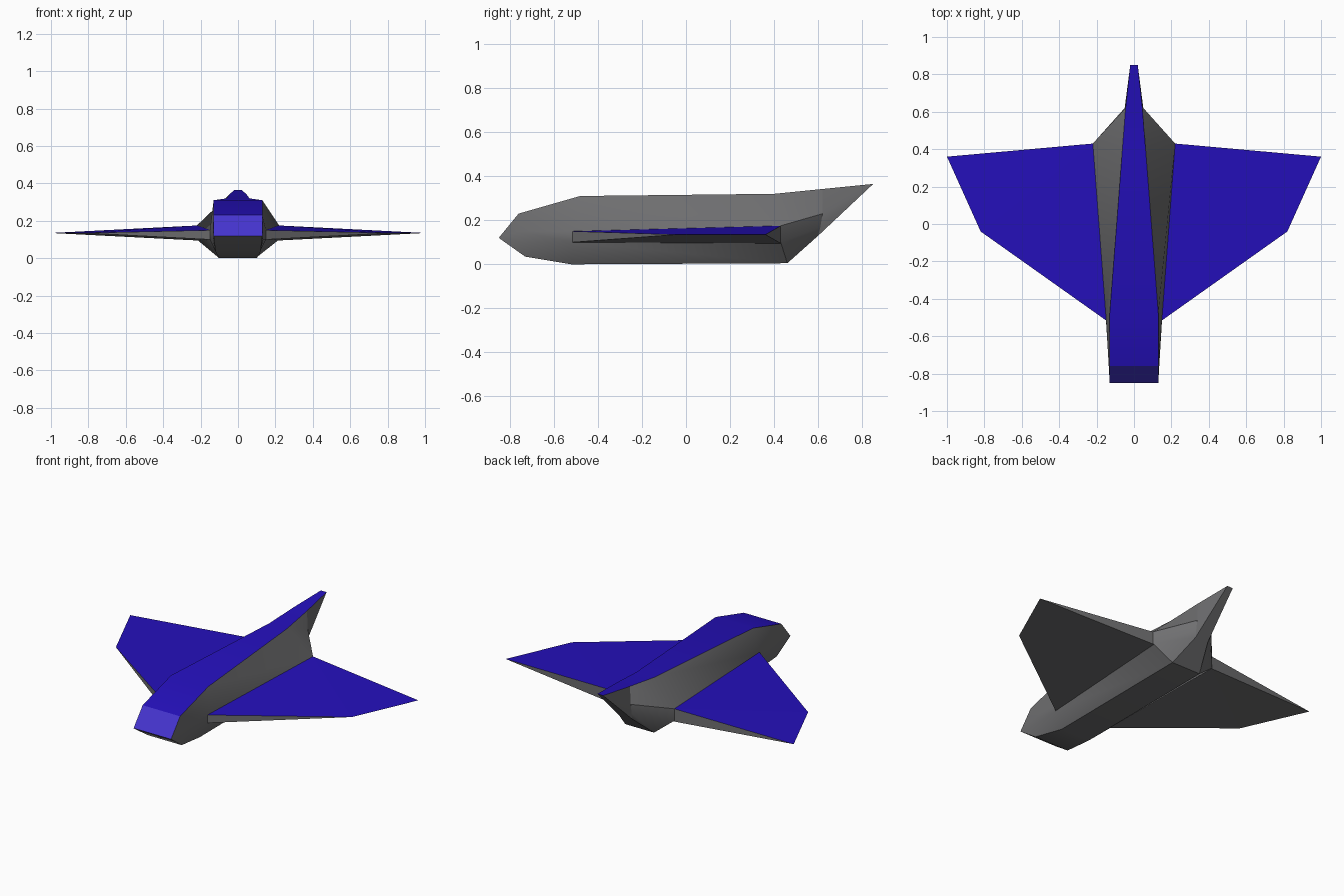
import bpy, bmesh, math

if "Cube" in bpy.data.objects:
    bpy.data.objects.remove(bpy.data.objects["Cube"])


def material(name, rgb):
    m = bpy.data.materials.new(name)
    m.diffuse_color = (*rgb, 1)
    m.use_nodes = True
    m.node_tree.nodes["Principled BSDF"].inputs["Base Color"].default_value = m.diffuse_color
    return m


GREY = material("hull grey", (0.16, 0.16, 0.165))
BLUE = material("deep blue", (0.018, 0.005, 0.5))
LIGHT = material("nose blue", (0.06, 0.035, 0.62))


def finish(name, bm, smooth):
    bmesh.ops.remove_doubles(bm, verts=bm.verts, dist=0.0005)
    me = bpy.data.meshes.new(name)
    bm.to_mesh(me)
    bm.free()
    for m in (GREY, BLUE, LIGHT):
        me.materials.append(m)
    ob = bpy.data.objects.new(name, me)
    bpy.context.collection.objects.link(ob)
    if smooth:
        bpy.ops.object.select_all(action='DESELECT')
        ob.select_set(True)
        bpy.context.view_layer.objects.active = ob
        bpy.ops.object.shade_smooth_by_angle(angle=math.radians(30))
    return ob


# Fuselage: stations from nose to tail, each as (half width, y, z)
# for top edge, upper side, lower side and bottom edge
stations = [
    [(.13, -.85, .12)] * 4,
    [(.13, -.76, .23), (.135, -.76, .15), (.135, -.75, .10), (.12, -.73, .035)],
    [(.13, -.48, .31), (.15, -.50, .15), (.15, -.51, .10), (.10, -.52, 0)],
    [(.062, .40, .32), (.22, .43, .175), (.22, .43, .10), (.10, .46, .005)],
    [(.045, .62, .342), (.05, .62, .23), (.05, .61, .17), (.045, .60, .13)],
    [(.02, .85, .365)] * 4,
]
bm = bmesh.new()
rings = []
for st in stations:
    right = [bm.verts.new(p) for p in st]
    left = [bm.verts.new((-x, y, z)) for x, y, z in reversed(st)]
    rings.append(right + left)
for i in range(len(rings) - 1):
    a, b = rings[i], rings[i + 1]
    for j in range(8):
        k = (j + 1) % 8
        f = bm.faces.new((a[j], a[k], b[k], b[j]))
        if j == 7:  # top strip, brighter on the nose
            f.material_index = 2 if i == 0 else 1
bmesh.ops.remove_doubles(bm, verts=bm.verts, dist=0.0005)
bmesh.ops.recalc_face_normals(bm, faces=bm.faces)
finish("fuselage", bm, True)

# Wings: thick at the root, sharp at the tip, blue on top
for side, name in ((1, "right_wing"), (-1, "left_wing")):
    bm = bmesh.new()
    plan = [(.04, .43, .175, .095), (.22, .43, .175, .095), (1, .36, .135, .135),
            (.82, -.04, .135, .135), (.15, -.515, .15, .10), (.04, -.515, .15, .10)]
    top = [bm.verts.new((side * x, y, zt)) for x, y, zt, zb in plan]
    low = [bm.verts.new((side * x, y, zb)) for x, y, zt, zb in plan]
    # inner root strip lies inside the fuselage, outer panel is split in two triangles
    for ring, mat in ((top, 1), (low, 0)):
        for ids in ((0, 1, 4, 5), (1, 3, 4), (1, 2, 3)):
            bm.faces.new([ring[i] for i in ids]).material_index = mat
    for i in range(6):
        j = (i + 1) % 6
        if i != 2:
            bm.faces.new((top[i], top[j], low[j], low[i]))
    bmesh.ops.remove_doubles(bm, verts=bm.verts, dist=0.0005)
    bmesh.ops.recalc_face_normals(bm, faces=bm.faces)
    finish(name, bm, False)
